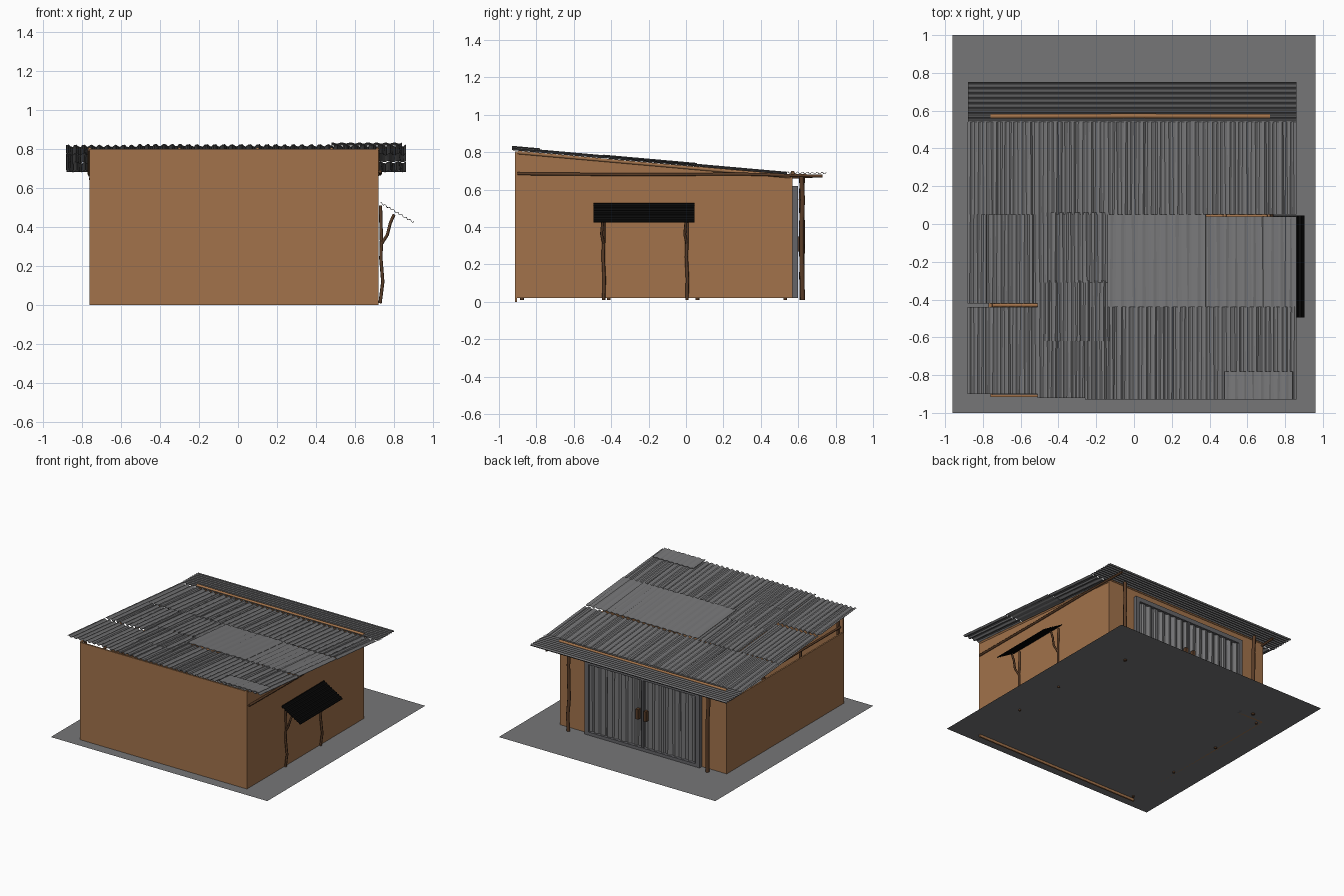
import bpy, bmesh, math, random
from mathutils import Vector

random.seed(4)
cube = bpy.data.objects.get("Cube")
if cube:
    bpy.data.objects.remove(cube)


def material(name, r, g, b):
    m = bpy.data.materials.new(name)
    m.use_nodes = True
    m.diffuse_color = (r, g, b, 1)
    m.node_tree.nodes["Principled BSDF"].inputs["Base Color"].default_value = (r, g, b, 1)
    return m


CLAY = material("clay brown", 0.36, 0.17, 0.07)
WOOD = material("dark wood", 0.10, 0.045, 0.02)
METAL = material("sheet grey", 0.18, 0.18, 0.185)
FRAME = material("frame grey", 0.13, 0.13, 0.14)
GROUND = material("ground grey", 0.18, 0.18, 0.185)
BLACK = material("awning black", 0.003, 0.003, 0.003)


def finish(name, bm, mat):
    bmesh.ops.recalc_face_normals(bm, faces=bm.faces)
    mesh = bpy.data.meshes.new(name)
    bm.to_mesh(mesh)
    bm.free()
    mesh.materials.append(mat)
    ob = bpy.data.objects.new(name, mesh)
    bpy.context.collection.objects.link(ob)
    return ob


def box(name, lo, hi, mat):
    bm = bmesh.new()
    bmesh.ops.create_cube(bm, size=1)
    for v in bm.verts:
        v.co = [lo[i] + (v.co[i] + 0.5) * (hi[i] - lo[i]) for i in range(3)]
    return finish(name, bm, mat)


def prism(name, outline, depth, mat):
    """Extrude a closed outline along a depth vector."""
    bm = bmesh.new()
    face = bm.faces.new([bm.verts.new(p) for p in outline])
    ext = bmesh.ops.extrude_face_region(bm, geom=[face])["geom"]
    bmesh.ops.translate(bm, vec=depth, verts=[g for g in ext if isinstance(g, bmesh.types.BMVert)])
    return finish(name, bm, mat)


def sheet(name, corner, across, along, ribs, amp, mat, normal=(0, 0, 1), thick=0.003, jitter=0.3):
    """Corrugated sheet: waves run across, ridges run along."""
    corner, across, along, normal = map(Vector, (corner, across, along, normal))
    bm = bmesh.new()
    rows, steps = [], ribs * 4
    for end in (0, 1):
        row = []
        for i in range(steps + 1):
            t = i / steps
            wobble = random.uniform(-jitter, jitter) / steps if 0 < i < steps else 0
            wave = amp * math.sin(i * math.pi / 2 + 0.6)
            row.append(bm.verts.new(corner + across * (t + wobble) + along * end + normal * wave))
        rows.append(row)
    for i in range(steps):
        bm.faces.new((rows[0][i], rows[0][i + 1], rows[1][i + 1], rows[1][i]))
    ob = finish(name, bm, mat)
    mod = ob.modifiers.new("thickness", "SOLIDIFY")
    mod.thickness = thick
    mod.offset = 0
    return ob


def log(name, points, radius, mat=WOOD):
    """Crooked branch following a few points."""
    curve = bpy.data.curves.new(name, "CURVE")
    curve.dimensions = "3D"
    curve.bevel_depth = radius
    curve.bevel_resolution = 1
    curve.use_fill_caps = True
    spline = curve.splines.new("POLY")
    spline.points.add(len(points) - 1)
    for p, co in zip(spline.points, points):
        p.co = (*co, 1)
    curve.materials.append(mat)
    ob = bpy.data.objects.new(name, curve)
    bpy.context.collection.objects.link(ob)


def post(name, x, y, top, radius=0.011):
    log(name, [(x + random.uniform(-0.007, 0.007), y + random.uniform(-0.004, 0.004),
                0.01 + (top - 0.01) * i / 5) for i in range(6)], radius)


# Ground sheet
bm = bmesh.new()
bmesh.ops.create_grid(bm, x_segments=1, y_segments=1, size=1)
for v in bm.verts:
    v.co = (v.co.x * 0.96, v.co.y, 0.02)
finish("ground", bm, GROUND)

# Walls: tall front, gabled left side, lower right side, back with door opening
X0, X1, Y0, Y1 = -0.76, 0.72, -0.915, 0.57
T = 0.012
box("front_wall", (X0, Y0, 0), (X1, Y0 + T, 0.80), CLAY)
prism("left_wall", [(X1, Y0, 0.02), (X1, Y1, 0.02), (X1, Y1, 0.68), (X1, Y0, 0.805)], (-T, 0, 0), CLAY)
box("right_wall", (X0, Y0, 0.02), (X0 + T, Y1, 0.59), CLAY)
D0, D1, DT = -0.54, 0.48, 0.62
box("back_wall_left", (D1, Y1 - T, 0.02), (X1, Y1, 0.68), CLAY)
box("back_wall_right", (X0, Y1 - T, 0.02), (D0, Y1, 0.68), CLAY)
box("back_wall_lintel", (D0, Y1 - T, DT), (D1, Y1, 0.68), CLAY)

# Double door with frame and handles
W = 0.035
mid = (D0 + D1) / 2
box("door_frame_left", (D1 - W, Y1 - T, 0.02), (D1, 0.60, DT), FRAME)
box("door_frame_right", (D0, Y1 - T, 0.02), (D0 + W, 0.60, DT), FRAME)
box("door_frame_top", (D0 + W, Y1 - T, DT - W), (D1 - W, 0.60, DT), FRAME)
box("door_frame_bottom", (D0 + W, Y1 - T, 0.02), (D1 - W, 0.60, 0.045), FRAME)
box("door_meeting_strip", (mid - 0.008, Y1, 0.045), (mid + 0.008, 0.597, DT - W), FRAME)
half = (D1 - D0) / 2 - W
for side, x in (("right", D0 + W), ("left", mid)):
    sheet("door_leaf_" + side, (x, 0.58, 0.04), (half, 0, 0), (0, 0, DT - W - 0.04), 8, 0.008,
          METAL, normal=(0, 1, 0))
for side, s in (("right", -1), ("left", 1)):
    x = mid + s * 0.035
    box("door_handle_" + side, (x - 0.012, 0.585, 0.27), (x + 0.012, 0.615, 0.35), WOOD)

# Corner posts at the back, and posts along the open right eave
post("back_post_left", 0.61, 0.62, 0.68, 0.014)
post("back_post_right", -0.63, 0.62, 0.68, 0.014)
for i in range(4):
    y = -0.88 + i * 0.47
    post(f"right_eave_post_{i}", -0.735, y, 0.80 - 0.0885 * (y + 0.93))


def roof_z(y):
    return 0.818 - 0.0885 * (y + 0.93)


# Roof beams
log("left_beam", [(0.728, -0.90, 0.685), (0.73, -0.3, 0.68), (0.728, 0.3, 0.683), (0.728, 0.73, 0.672)], 0.009)
log("right_beam", [(-0.75, -0.88, 0.64), (-0.755, 0, 0.645), (-0.75, 0.70, 0.672)], 0.009)
log("back_beam", [(-0.76, 0.57, 0.69), (0, 0.572, 0.688), (0.72, 0.57, 0.69)], 0.012, CLAY)
for i, x in enumerate((-0.76, -0.3, 0.1, 0.48, 0.715)):
    log(f"rafter_{i}", [(x, y, roof_z(y) - 0.017) for y in (-0.9, -0.2, 0.56)], 0.010, CLAY)
for i, y in enumerate((-0.43, 0.04)):
    log(f"purlin_{i}", [(x, y, roof_z(y) - 0.03) for x in (-0.76, 0, 0.71)], 0.010, CLAY)

# Roof sheets: x start, x end, y start, y end, lift, rib count, rib height
for i, (xa, xb, ya, yb, lift, ribs, amp) in enumerate((
        (-0.88, 0.86, 0.05, 0.54, 0, 38, 0.007),
        (-0.88, -0.51, -0.42, 0.05, 0, 9, 0.007),
        (-0.51, -0.14, -0.31, 0.06, 0.004, 9, 0.007),
        (-0.14, 0.38, -0.44, 0.05, 0.008, 9, 0.003),
        (0.38, 0.86, -0.44, 0.04, 0.006, 10, 0.004),
        (-0.88, -0.51, -0.90, -0.44, 0, 9, 0.007),
        (-0.51, -0.13, -0.62, -0.30, 0.002, 9, 0.007),
        (-0.51, -0.26, -0.92, -0.62, 0.002, 6, 0.007),
        (-0.26, 0.86, -0.93, -0.44, 0, 25, 0.007),
        (0.48, 0.84, -0.93, -0.78, 0.012, 8, 0.003))):
    sheet(f"roof_sheet_{i}", (xa, ya, roof_z(ya) + lift), (xb - xa, 0, 0),
          (0, yb - ya, roof_z(yb) - roof_z(ya)), ribs, amp, METAL)

# Eave strip at the back, ridges running sideways
sheet("back_eave_sheet", (-0.88, 0.54, 0.69), (0, 0.21, -0.002), (1.74, 0, 0), 8, 0.006, METAL, jitter=0)

# Side awning on forked branches
sheet("awning_sheet", (0.73, -0.495, 0.525), (0.17, 0, -0.10), (0, 0.54, 0), 8, 0.004, BLACK,
      normal=(0.5, 0, 0.86), jitter=0)
for i, y in enumerate((-0.44, 0.005)):
    log(f"awning_post_{i}", [(0.728, y, 0.01), (0.742, y + 0.003, 0.12), (0.732, y - 0.003, 0.24),
                             (0.735, y, 0.33), (0.73, y, 0.51)], 0.009)
    log(f"awning_brace_{i}", [(0.733, y, 0.31), (0.765, y - 0.012, 0.36), (0.78, y - 0.006, 0.42),
                              (0.80, y - 0.004, 0.465)], 0.008)
